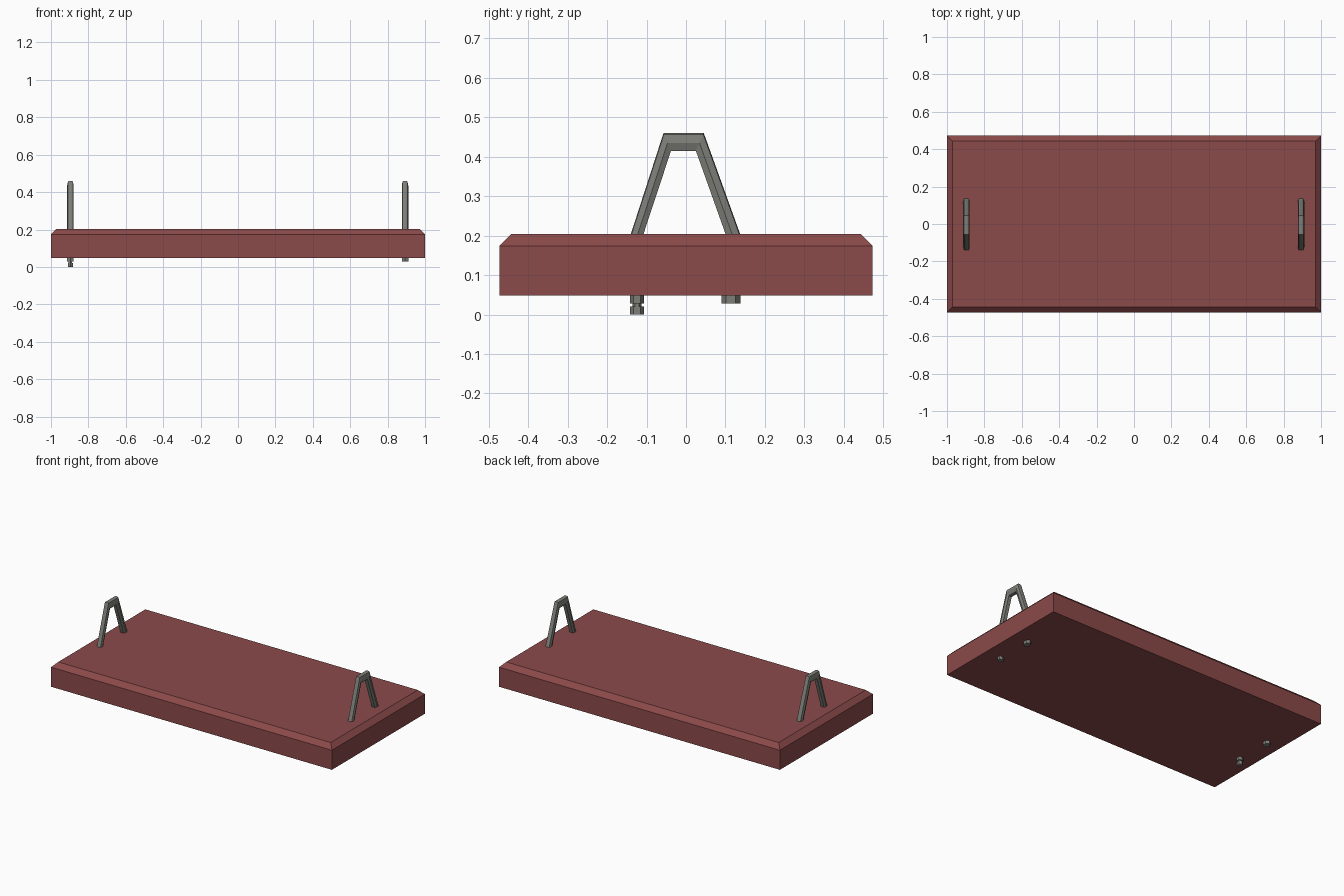
import bpy, bmesh, math
from mathutils import Vector

if "Cube" in bpy.data.objects:
    bpy.data.objects.remove(bpy.data.objects["Cube"])


def material(name, rgb):
    m = bpy.data.materials.new(name)
    m.diffuse_color = (*rgb, 1)
    m.use_nodes = True
    m.node_tree.nodes["Principled BSDF"].inputs["Base Color"].default_value = m.diffuse_color
    return m


red = material("dull_red", (0.26, 0.068, 0.068))
grey = material("warm_grey_metal", (0.21, 0.21, 0.19))


def loft(name, rings, mat):
    """Skin a list of equal-length closed rings and cap both ends."""
    bm = bmesh.new()
    vs = [[bm.verts.new(p) for p in r] for r in rings]
    n = len(rings[0])
    for a, b in zip(vs, vs[1:]):
        for i in range(n):
            j = (i + 1) % n
            bm.faces.new((a[i], a[j], b[j], b[i]))
    bm.faces.new(vs[0])
    bm.faces.new(vs[-1])
    bmesh.ops.recalc_face_normals(bm, faces=bm.faces)
    me = bpy.data.meshes.new(name)
    bm.to_mesh(me)
    bm.free()
    me.materials.append(mat)
    ob = bpy.data.objects.new(name, me)
    bpy.context.collection.objects.link(ob)
    return ob


# Tray board with chamfered top edge
def rect(hx, hy, z):
    return [(-hx, -hy, z), (hx, -hy, z), (hx, hy, z), (-hx, hy, z)]


loft("board", [rect(1, 0.473, 0.048), rect(1, 0.473, 0.174),
               rect(0.97, 0.443, 0.204)], red)

# Handle outlines in (y, z), swept with a faceted section
outer = [(-0.146, 0.185), (-0.057, 0.46), (0.045, 0.46), (0.144, 0.185)]
inner = [(-0.114, 0.185), (-0.038, 0.415), (0.025, 0.415), (0.107, 0.185)]
half = [(0.006, 1.0), (0.013, 0.93), (0.0175, 0.45), (0.011, 0.0)]
section = half + [(-x, t) for x, t in reversed(half)]


def handle(name, cx):
    rings = []
    for o, i in zip(outer, inner):
        o, i = Vector((cx, *o)), Vector((cx, *i))
        rings.append([i.lerp(o, t) + Vector((x, 0, 0)) for x, t in section])
    loft(name, rings, grey)


# Hexagonal nuts and bolts under the board
def hexring(cx, cy, rx, ry, z):
    return [(cx + rx * math.sin(k * math.pi / 3),
             cy + ry * math.cos(k * math.pi / 3), z) for k in range(6)]


def hexbar(name, cx, cy, rx, ry, z0, z1):
    loft(name, [hexring(cx, cy, rx, ry, z0), hexring(cx, cy, rx, ry, z1)], grey)


for side, cx in (("left", -0.896), ("right", 0.893)):
    handle(side + "_handle", cx)
    hexbar(side + "_back_nut", cx, 0.114, 0.02, 0.024, 0.028, 0.052)
    hexbar(side + "_front_nut", cx, -0.124, 0.02, 0.018, 0.028, 0.052)

# The front left bolt hangs lower, with a neck and an end nut
hexbar("bolt_neck", -0.896, -0.124, 0.011, 0.011, 0.015, 0.032)
hexbar("bolt_end_nut", -0.896, -0.124, 0.015, 0.018, 0.0, 0.021)
